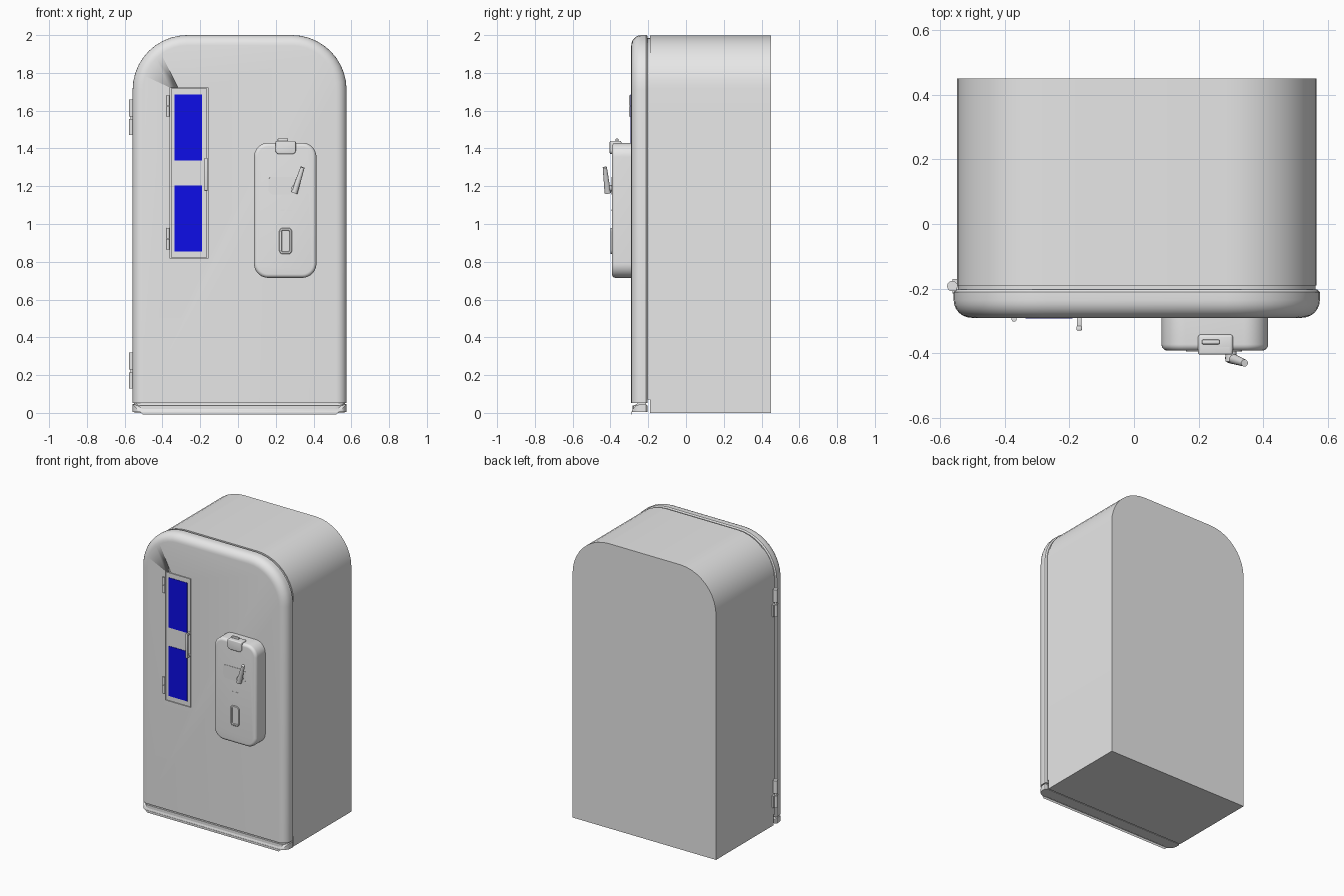
import bpy, bmesh, math
from mathutils import Vector

cube = bpy.data.objects.get("Cube")
if cube:
    bpy.data.objects.remove(cube, do_unlink=True)


def material(name, colour):
    m = bpy.data.materials.new(name)
    m.use_nodes = True
    m.diffuse_color = colour
    m.node_tree.nodes["Principled BSDF"].inputs["Base Color"].default_value = colour
    return m


GREY = material("light grey", (0.8, 0.8, 0.8, 1))
BLUE = material("blue", (0.004, 0.004, 0.8, 1))


def finish(name, bm, mat=GREY):
    bmesh.ops.recalc_face_normals(bm, faces=bm.faces)
    mesh = bpy.data.meshes.new(name)
    bm.to_mesh(mesh)
    bm.free()
    mesh.materials.append(mat)
    ob = bpy.data.objects.new(name, mesh)
    bpy.context.collection.objects.link(ob)
    bpy.ops.object.select_all(action='DESELECT')
    ob.select_set(True)
    bpy.context.view_layer.objects.active = ob
    bpy.ops.object.shade_smooth_by_angle(angle=math.radians(32))
    return ob


def outline(x0, x1, z0, z1, r_top, r_low, n=10):
    """Rounded rectangle in the front plane; a zero radius gives a square corner."""
    pts = []
    corners = [(x1, z1, r_top, -1, -1), (x0, z1, r_top, 1, -1),
               (x0, z0, r_low, 1, 1), (x1, z0, r_low, -1, 1)]
    for k, (x, z, r, sx, sz) in enumerate(corners):
        for i in range(n + 1 if r else 1):
            a = math.pi / 2 * (k + i / n)
            pts.append((x + r * (sx + math.cos(a)), z + r * (sz + math.sin(a))) if r else (x, z))
    return pts


def loft(name, box, radii, layers, mat=GREY, keep_base=False):
    """Stack inset copies of an outline; layers are (y, inset) pairs."""
    x0, x1, z0, z1 = box
    bm = bmesh.new()
    rings = []
    for y, d in layers:
        r = [max(v - d, 0.001) if v else 0 for v in radii]
        low = z0 if keep_base else z0 + d
        rings.append([bm.verts.new((x, y, z)) for x, z in outline(x0 + d, x1 - d, low, z1 - d, *r)])
    for a, b in zip(rings, rings[1:]):
        for i in range(len(a)):
            j = (i + 1) % len(a)
            bm.faces.new((a[i], a[j], b[j], b[i]))
    bm.faces.new(rings[0])
    bm.faces.new(rings[-1])
    return finish(name, bm, mat)


def rounded_front(back, front, r, n=6):
    """Layers for a straight side that rolls over into the front face."""
    return [(back, 0)] + [(front + r - r * math.sin(math.pi / 2 * i / n),
                           r - r * math.cos(math.pi / 2 * i / n)) for i in range(n + 1)]


def block(name, lo, hi, bevel=0, mat=GREY):
    lo, hi = Vector(lo), Vector(hi)
    bm = bmesh.new()
    bmesh.ops.create_cube(bm, size=1)
    for v in bm.verts:
        v.co = Vector([(lo[i] + hi[i]) / 2 + v.co[i] * (hi[i] - lo[i]) for i in range(3)])
    if bevel:
        bmesh.ops.bevel(bm, geom=bm.edges[:], offset=bevel, segments=3, profile=0.5, affect='EDGES')
    return finish(name, bm, mat)


def rod(name, a, b, r0, r1=None):
    a, b = Vector(a), Vector(b)
    bm = bmesh.new()
    bmesh.ops.create_cone(bm, cap_ends=True, segments=20, radius1=r0,
                          radius2=r0 if r1 is None else r1, depth=(b - a).length)
    turn = (b - a).to_track_quat('Z', 'Y')
    for v in bm.verts:
        v.co = turn @ v.co + (a + b) / 2
    return finish(name, bm)


def cut(target, cutter):
    cutter.hide_render = True
    mod = target.modifiers.new("cut", 'BOOLEAN')
    mod.operation, mod.solver, mod.object = 'DIFFERENCE', 'EXACT', cutter
    bpy.context.view_layer.objects.active = target
    bpy.ops.object.modifier_apply(modifier=mod.name)
    bpy.data.objects.remove(cutter, do_unlink=True)


# Cabinet body and the inset seal behind the door
loft("cabinet", (-0.548, 0.565, 0, 1.997), (0.28, 0), [(0.45, 0), (-0.19, 0)])
loft("door_seal", (-0.545, 0.562, 0.07, 1.985), (0.27, 0), [(-0.185, 0), (-0.21, 0)])

# Door with rolled front edge, and the kick strip under it
FRONT = -0.29
door = loft("door", (-0.558, 0.575, 0.053, 2.0), (0.29, 0),
            [(-0.203, 0.008)] + rounded_front(-0.211, FRONT, 0.055), keep_base=True)
loft("kick_strip", (-0.558, 0.575, 0.006, 0.046), (0, 0),
     [(-0.203, 0.008)] + rounded_front(-0.211, FRONT, 0.055), keep_base=True)
loft("kick_strip_joint", (-0.55, 0.567, 0.04, 0.06), (0, 0),
     rounded_front(-0.211, FRONT + 0.008, 0.055), keep_base=True)

# Flush hatch sitting in a narrow gap
cut(door, block("hatch_pocket", (-0.36, -0.31, 0.818), (-0.16, -0.265, 1.722)))
block("hatch", (-0.356, FRONT, 0.822), (-0.164, -0.262, 1.718))
for name, z0, z1 in (("lower_window", 0.855, 1.205), ("upper_window", 1.335, 1.685)):
    block(name, (-0.335, FRONT - 0.003, z0), (-0.19, FRONT + 0.002, z1), mat=BLUE)

# Hatch hinges and pull handle
for z0, z1 in ((0.865, 0.98), (1.57, 1.68)):
    mid = (z0 + z1) / 2
    rod("hatch_hinge_lower", (-0.371, -0.294, z0), (-0.371, -0.294, mid - 0.002), 0.008)
    rod("hatch_hinge_upper", (-0.371, -0.294, mid + 0.002), (-0.371, -0.294, z1), 0.008)
block("hatch_handle", (-0.178, -0.33, 1.175), (-0.161, -0.315, 1.35), 0.004)
for z in (1.177, 1.333):
    block("hatch_handle_foot", (-0.177, -0.325, z), (-0.162, -0.28, z + 0.015), 0.003)

# Main door hinges
for z0 in (0.13, 1.47):
    rod("door_hinge_pin", (-0.562, -0.192, z0 + 0.01), (-0.562, -0.192, z0 + 0.18), 0.008)
    for a, b in ((0, 0.085), (0.1, 0.19)):
        rod("door_hinge_knuckle", (-0.562, -0.192, z0 + a), (-0.562, -0.192, z0 + b), 0.016)
    block("door_hinge_leaf", (-0.562, -0.215, z0), (-0.54, -0.17, z0 + 0.085))

# Payment unit
loft("payment_unit", (0.085, 0.415, 0.715, 1.43), (0.075, 0.075),
     rounded_front(-0.28, -0.392, 0.02))
loft("lever_plate", (0.16, 0.335, 1.155, 1.25), (0.02, 0.03), [(-0.385, 0), (-0.394, 0.001)])
for x in (0.225, 0.26):
    block("indicator", (x, -0.394, 1.07), (x + 0.022, -0.388, 1.078))

# Return slot with raised frame
loft("return_slot", (0.218, 0.286, 0.84, 0.98), (0.022, 0.022),
     [(-0.385, 0), (-0.397, 0), (-0.4, 0.003), (-0.4, 0.011), (-0.393, 0.014)])

# Lever on its hub
rod("lever_hub", (0.3, -0.385, 1.19), (0.3, -0.425, 1.19), 0.017)
rod("lever_arm", (0.298, -0.414, 1.165), (0.342, -0.43, 1.3), 0.017, 0.011)

# Lock tab folded over the top of the unit
loft("lock_tab_front", (0.198, 0.306, 1.37, 1.44), (0.01, 0.02),
     rounded_front(-0.38, -0.404, 0.006, 3))
block("lock_tab_top", (0.198, -0.4, 1.415), (0.306, -0.342, 1.44), 0.008)
block("lock_tab_bar", (0.21, -0.372, 1.435), (0.265, -0.358, 1.453), 0.004)
